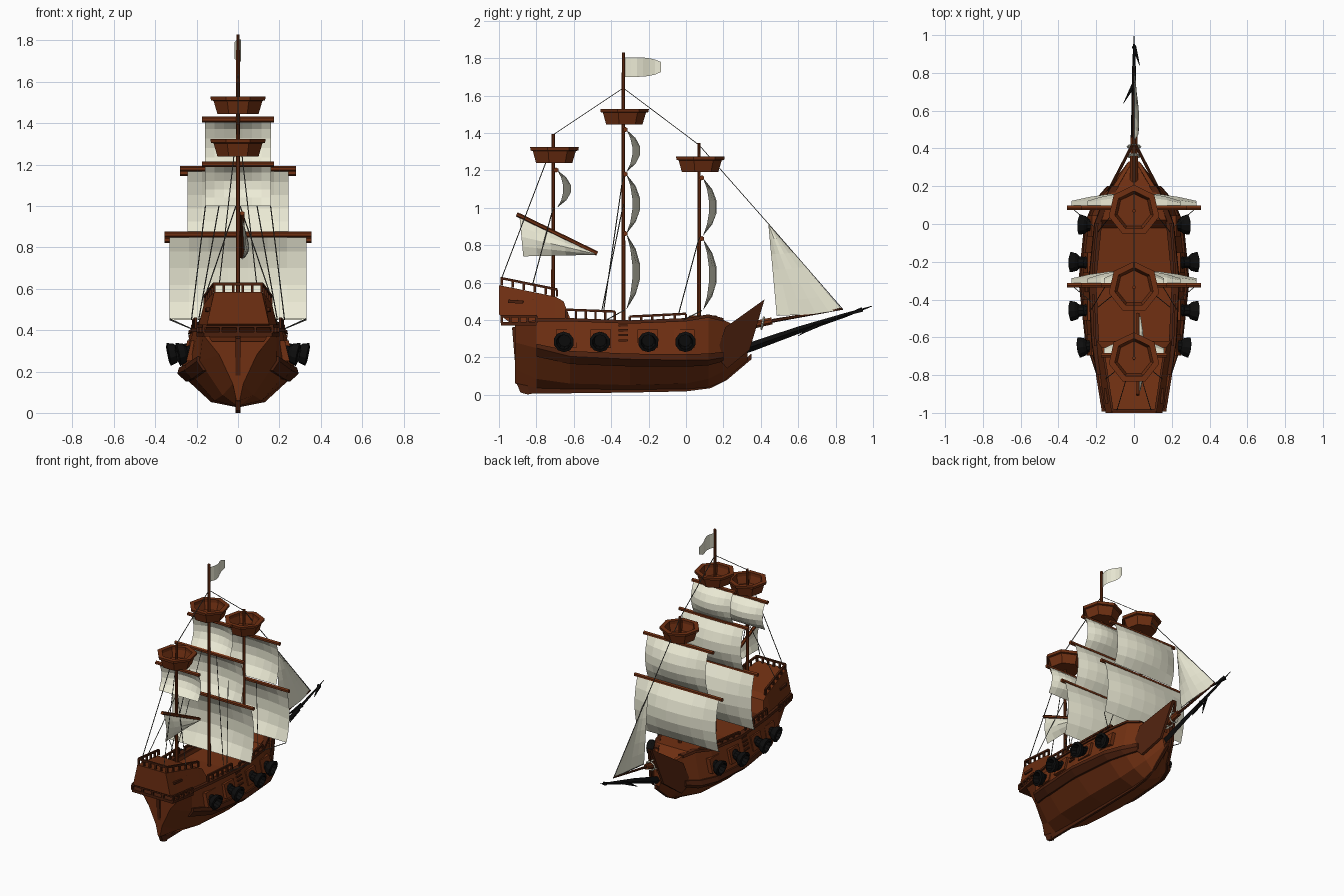
import bpy, bmesh, math
from mathutils import Vector, Matrix

if "Cube" in bpy.data.objects:
    bpy.data.objects.remove(bpy.data.objects["Cube"])


def material(name, rgb):
    m = bpy.data.materials.new(name)
    m.diffuse_color = (*rgb, 1)
    m.use_nodes = True
    m.node_tree.nodes["Principled BSDF"].inputs["Base Color"].default_value = m.diffuse_color
    return m


WOOD = material("wood", (0.16, 0.029, 0.006))
DARK = material("dark_wood", (0.07, 0.014, 0.004))
SAIL = material("canvas", (0.84, 0.83, 0.67))
IRON = material("iron", (0.004, 0.004, 0.004))
ROPE = material("rope", (0.10, 0.10, 0.085))


def finish(name, bm, mat):
    bmesh.ops.recalc_face_normals(bm, faces=bm.faces)
    me = bpy.data.meshes.new(name)
    bm.to_mesh(me)
    bm.free()
    me.materials.append(mat)
    ob = bpy.data.objects.new(name, me)
    bpy.context.collection.objects.link(ob)
    return ob


def add_loft(bm, rings, closed=False):
    vs = [[bm.verts.new(p) for p in r] for r in rings]
    n = len(vs[0])
    for a, b in zip(vs, vs[1:] + vs[:1] if closed else vs[1:]):
        for i in range(n):
            j = (i + 1) % n
            bm.faces.new((a[i], a[j], b[j], b[i]))
    if not closed:
        bm.faces.new(vs[0])
        bm.faces.new(vs[-1])


def loft(name, rings, mat, closed=False):
    bm = bmesh.new()
    add_loft(bm, rings, closed)
    return finish(name, bm, mat)


def bars(name, segs, r, mat, n=6, r2=None):
    """Straight round bars between pairs of points."""
    bm = bmesh.new()
    for p, q in segs:
        p, q = Vector(p), Vector(q)
        d = (q - p).to_track_quat('Z', 'Y')
        add_loft(bm, [[c + d @ Vector((k * math.cos(a), k * math.sin(a), 0))
                       for a in [math.tau * (i + .5) / n for i in range(n)]]
                      for c, k in ((p, r), (q, r2 or r))])
    return finish(name, bm, mat)


def turned(name, profile, n, mat, matrix, closed=False):
    """Turned solid from (radius, height) pairs."""
    return loft(name, [[matrix @ Vector((r * math.sin(math.tau * i / n), r * math.cos(math.tau * i / n), z))
                        for i in range(n)] for r, z in profile], mat, closed)


def sheet(name, f, nu, nv, mat=SAIL):
    bm = bmesh.new()
    g = [[bm.verts.new(f(u / nu, v / nv)) for v in range(nv + 1)] for u in range(nu + 1)]
    for u in range(nu):
        for v in range(nv):
            bm.faces.new((g[u][v], g[u + 1][v], g[u + 1][v + 1], g[u][v + 1]))
    bmesh.ops.remove_doubles(bm, verts=bm.verts, dist=1e-5)
    return finish(name, bm, mat)


def both(segs):
    return segs + [tuple((-x, y, z) for x, y, z in s) for s in segs]


# Hull stations: y, keel z, bilge x z, widest x z, top x z
ST = [(-.915, .06, .025, .14, .09, .28, .17, .38), (-.80, .035, .075, .085, .185, .25, .188, .40),
      (-.62, .03, .115, .06, .245, .205, .215, .40), (-.30, .028, .13, .052, .28, .19, .23, .388),
      (0, .03, .12, .06, .25, .185, .20, .40), (.12, .04, .10, .085, .20, .185, .155, .42),
      (.20, .07, .065, .125, .13, .20, .11, .40), (.33, .18, .015, .20, .03, .26, .03, .34)]
rings = []
for y, zk, xb, zb, xm, zm, xt, zt in ST:
    xi = max(xt - .025, .008)
    half = [(.008, zk), (xb, zb), (xm, zm), (xt, zt), (xi, zt), (xi * .98, zt - .035)]
    rings.append([(x, y, z) for x, z in half] + [(-x, y, z) for x, z in reversed(half)])
loft("hull", rings, WOOD)

# Keel and rudder
loft("keel", [[(-.008, y, z), (.008, y, z), (.012, y, z + h), (-.012, y, z + h)] for y, z, h in
              ((-.86, .005, .06), (-.3, .012, .03), (0, .018, .03), (.13, .035, .03), (.22, .08, .03),
               (.35, .19, .03))], DARK)
loft("rudder", [[(s, y, z) for y, z in ((-.84, .0), (-.885, .012), (-.905, .06), (-.93, .36), (-.88, .37))]
                for s in (-.012, .012)], DARK)

# Wales and upper trim follow the hull stations
for s, side in ((1, "right"), (-1, "left")):
    wale, trim = [], []
    for y, zk, xb, zb, xm, zm, xt, zt in ST[1:-1]:
        lo = (xb + (xm - xb) * .72, zb + (zm - zb) * .72)
        hi = (xm + (xt - xm) * .15, zm + (zt - zm) * .15)
        wale.append([(s * x, y, z) for x, z in (lo, (lo[0] + .014, lo[1]), (xm + .014, zm),
                                                (hi[0] + .012, hi[1]), (hi[0] - .01, hi[1]))])
        trim.append([(s * (xt + a), y, zt + b) for a, b in ((-.03, -.008), (.012, -.008), (.008, .01), (-.03, .01))])
    loft("wale_" + side, wale, DARK)
    loft("gunwale_" + side, trim, DARK)
    # Flared bow shield
    loft("bow_shield_" + side,
         [[(s * (.135 * (.425 - y) / .26 + o), y, z) for y, z in
           ((.16, .21), (.22, .14), (.34, .24), (.42, .51), (.21, .36))] for o in (-.004, .014)], DARK)

# Forecastle
loft("forecastle", [[(x, y, z) for x, z in ((-w, .34), (w, .34), (w * .93, t), (-w * .93, t))]
                    for y, w, t in ((-.02, .195, .37), (.02, .185, .425), (.16, .13, .425), (.24, .09, .35))], WOOD)

# Stern castle
CAS = [(-1, .43, .585, .15, .115), (-.92, .37, .57, .165, .13), (-.70, .37, .525, .20, .165),
       (-.655, .37, .50, .205, .17), (-.62, .37, .41, .21, .195)]
loft("stern_castle", [[(wb, y, a), (wt, y, b), (-wt, y, b), (-wb, y, a)] for y, a, b, wb, wt in CAS], WOOD)
bars("stern_windows", [((-.07, -.99, .505), (.07, -.99, .505))]
     + both([((.145, y, .50), (.15, y + .08, .495)) for y in (-.95, -.82)]), .012, DARK, 4)


# Railings
def railing(name, path, h, n):
    segs, up = [], Vector((0, 0, h))
    for a, b in zip(path, path[1:]):
        a, b = Vector(a), Vector(b)
        segs.append((a + up, b + up))
        segs += [(a.lerp(b, i / n), a.lerp(b, i / n) + up) for i in range(n + 1)]
    bars(name, segs, .009, DARK, 4)


railing("castle_railing", [(-.16, -.69, .525), (-.115, -.985, .585), (.115, -.985, .585), (.16, -.69, .525)], .038, 5)
railing("gallery_railing", [(-.195, -.80, .385), (-.165, -.985, .385), (.165, -.985, .385), (.195, -.80, .385)], .035, 4)
loft("gallery_floor", [[(-.2, -.80, z), (-.165, -.99, z), (.165, -.99, z), (.2, -.80, z)] for z in (.37, .39)], DARK)
for s, side in ((1, "right"), (-1, "left")):
    railing("aft_railing_" + side, [(s * .205, -.64, .40), (s * .215, -.38, .39)], .055, 5)
    railing("waist_railing_" + side, [(s * .22, -.30, .385), (s * .195, 0, .40)], .033, 5)
    bars("side_ladder_" + side, [((s * x, -.36, z), (s * x, -.31, z))
                                 for x, z in ((.257, .29), (.25, .32), (.242, .345), (.234, .37))], .008, DARK, 4)

# Cannons in framed ports
GUN = [(.036, -.03), (.036, .03), (.03, .04), (.033, .07), (.048, .085), (.056, .115), (.04, .12), (.033, .08)]
for i, (y, x, yaw) in enumerate(((-.64, .178, -.12), (-.455, .222, -.05), (-.205, .222, .03), (-.01, .175, .06))):
    for s, side in ((1, "right"), (-1, "left")):
        m = Matrix.Translation((s * x, y, .305)) @ \
            Vector((s, yaw, -.2)).to_track_quat('Z', 'Y').to_matrix().to_4x4()
        turned(f"cannon_{side}_{i}", GUN, 10, IRON, m)
        px = x + (.03 if i in (0, 3) else .005)
        loft(f"gun_port_{side}_{i}", [[(s * (px + d - k * .012), y + a * .055, .30 + k * .05) for a, k in
                                      ((-1, -1), (1, -1), (1, 1), (-1, 1))] for d in (-.01, .03)], WOOD)

# Masts with floored lookout baskets
for name, y, z0, z1, zn in (("mizzen", -.71, .45, 1.395, 1.24), ("main", -.335, .35, 1.83, 1.445),
                            ("fore", .07, .38, 1.345, 1.19)):
    bars(name + "_mast", [((0, y, z0), (0, y, z1))], .012, WOOD, 8, .009)
    at = Matrix.Translation((0, y, zn))
    turned(name + "_lookout", [(.102, 0), (.122, .066), (.108, .066), (.09, .012)], 7, WOOD, at)
    turned(name + "_lookout_rim", [(.117, .062), (.134, .066), (.137, .084), (.104, .084), (.104, .062)],
           7, WOOD, at, True)


# Square sails on yards: name, mast y, top z, bottom z, half width of sail, half width of yard
SQ = [("main_course", -.325, .862, .455, .33, .355), ("main_topsail", -.325, 1.18, .86, .245, .28),
      ("main_topgallant", -.325, 1.418, 1.19, .16, .175), ("fore_course", .085, .835, .45, .33, .355),
      ("fore_topsail", .085, 1.16, .85, .245, .28), ("mizzen_topsail", -.695, 1.202, 1.0, .16, .175)]
lines = []
for name, y, zt, zb, w, yw in SQ:
    def f(u, v, y=y, zt=zt, zb=zb, w=w):
        x = 2 * u - 1
        bulge = math.sin(math.pi * v) ** .8 * (.033 + .044 * (1 - x * x))
        return (w * x, y + .006 + bulge, zt + (zb - zt) * v)
    sheet(name, f, 7, 5)
    bars(name + "_yard", [((-yw, y, zt), (yw, y, zt))], .014, WOOD, 6)
    if "course" in name:
        lines.append(((w, y, zb), (.21, y - .1, .40)))

# Spanker gaff and sail
bars("spanker_gaff", [((.02, -.905, .965), (.02, -.475, .755))], .012, WOOD, 6)
sheet("spanker_sail", lambda u, v: (.02 + .035 * math.sin(math.pi * v) * math.sin(math.pi * (.15 + .7 * u)),
                                    -.89 + .40 * u + .02 * v * (1 - u),
                                    (.95 - .19 * u) * (1 - v) + (.74 + .008 * u) * v), 5, 4)

# Triangular jib
A, B, C = Vector((0, .44, .915)), Vector((0, .835, .455)), Vector((0, .485, .425))
sheet("jib", lambda u, v: A.lerp(B.lerp(C, v), u) + Vector((.05 * math.sin(math.pi * v) * u ** .5 * (1.3 - u), 0,
                                                          -.01 * math.sin(math.pi * v) * u)), 6, 5)

# Pennant
sheet("flag", lambda u, v: (.016 * math.sin(5.5 * u), -.325 + .19 * u,
                            1.752 + (v - .5) * (.105 - .05 * u ** 4)), 6, 3)

# Bowsprit with rope lashings
bars("bowsprit", [((0, .20, .34), (0, .46, .395))], .024, WOOD, 8, .02)
bars("bowsprit_tip", [((0, .46, .395), (0, .835, .46))], .01, DARK, 6, .006)
for i, y in enumerate((.36, .41)):
    bpy.ops.mesh.primitive_torus_add(major_segments=10, minor_segments=4, major_radius=.034, minor_radius=.006,
                                     location=(0, y, .373 + i * .01), rotation=(math.radians(78), 0, 0))
    bpy.context.object.name = f"rope_lashing_{i}"
    bpy.context.object.data.materials.append(SAIL)

# Iron ram with barbs
loft("ram", [[(w, y, z), (0, y, z + h), (-w, y, z), (0, y, z - h)] for y, z, w, h in
             ((.26, .225, .02, .025), (.36, .26, .02, .026), (.60, .345, .014, .02), (.85, .425, .009, .012),
              (.995, .474, .002, .002))], IRON)
bars("ram_barbs", [((0, .74, .39), (-.055, .64, .335)), ((0, .94, .455), (.03, .84, .42)),
                   ((0, .70, .375), (0, .60, .315))], .016, IRON, 4, .002)

# Rigging
stays = [((0, -.335, 1.64), (0, -.71, 1.39)), ((0, -.335, 1.64), (0, .07, 1.335)), ((0, .07, 1.335), (0, .44, .915)),
         ((0, .44, .915), (0, .84, .455)), ((0, .485, .425), (0, .84, .458))]
shrouds = [((.02, -.75, 1.24), (.09, -.985, .625)), ((.01, -.71, 1.0), (.15, -.82, .59)),
           ((.155, -.335, 1.02), (.225, -.45, .45)), ((.06, -.335, 1.18), (.19, -.44, .45)),
           ((.1, .07, .84), (.19, -.04, .43))]
bars("rigging", stays + both(shrouds + lines), .0028, ROPE, 4)
